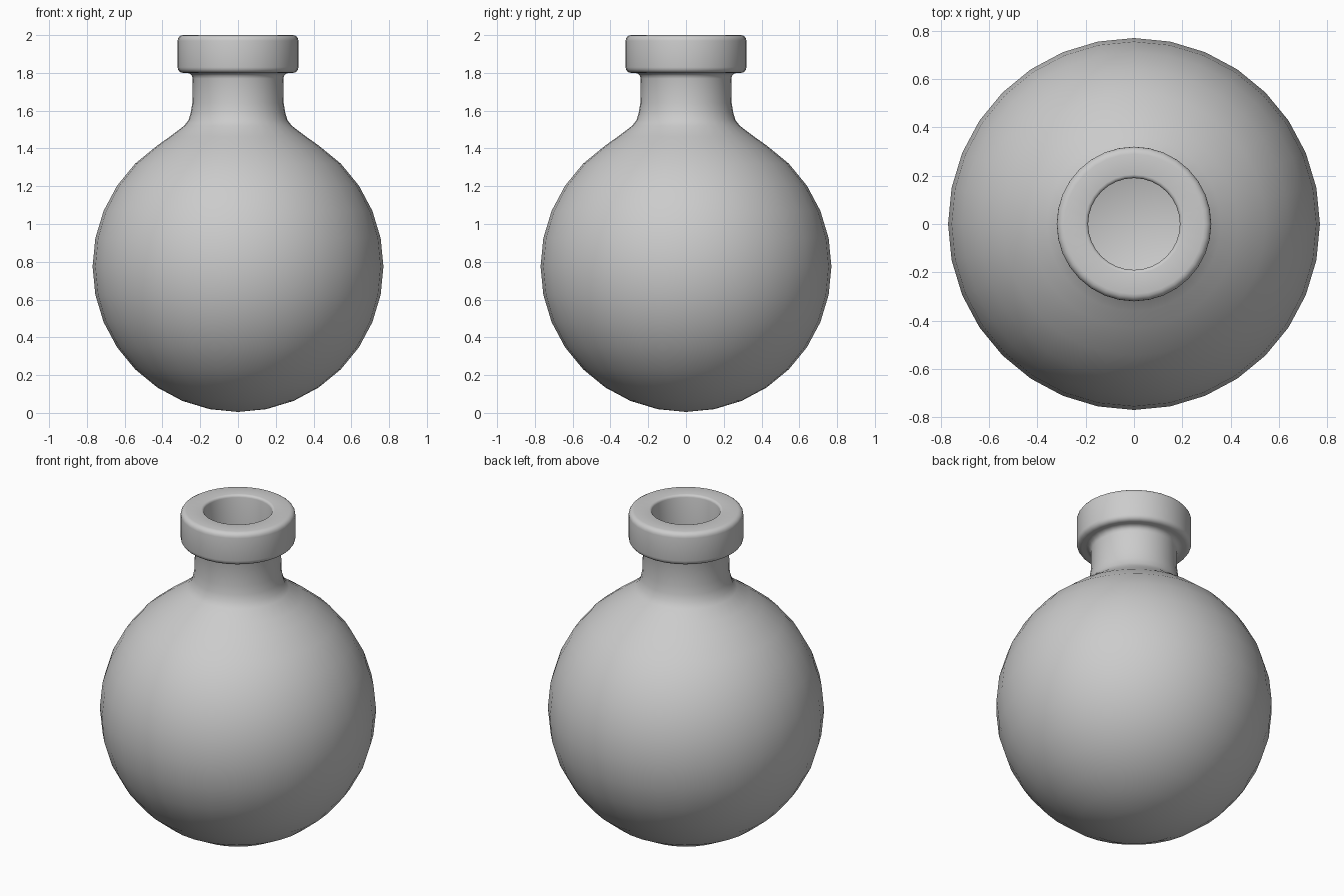
import bpy, bmesh, math

if "Cube" in bpy.data.objects:
    bpy.data.objects.remove(bpy.data.objects["Cube"])

SEGMENTS = 32
CENTRE_Z = 0.775


def arc(radius, start, end, step=11.25):
    """Points (r, z) on the round body, angles in degrees from straight up."""
    n = round(abs(end - start) / step)
    angles = [math.radians(start + (end - start) * i / n) for i in range(n + 1)]
    return [(max(radius * math.sin(a), 0.0), CENTRE_Z + radius * math.cos(a)) for a in angles]


def corner(r, z, size, start, end, steps=4):
    """Rounded corner of the rim, centred on (r, z)."""
    angles = [math.radians(start + (end - start) * i / steps) for i in range(steps + 1)]
    return [(r + size * math.cos(a), z + size * math.sin(a)) for a in angles]


def lathe(name, profile):
    bm = bmesh.new()
    verts = [bm.verts.new((r, 0, z)) for r, z in profile]
    edges = [bm.edges.new(pair) for pair in zip(verts, verts[1:])]
    bmesh.ops.spin(bm, geom=verts + edges, cent=(0, 0, 0), axis=(0, 0, 1),
                   angle=math.tau, steps=SEGMENTS, use_duplicate=False)
    bmesh.ops.remove_doubles(bm, verts=bm.verts, dist=0.0005)
    bmesh.ops.recalc_face_normals(bm, faces=bm.faces)
    for face in bm.faces:
        face.smooth = True
    mesh = bpy.data.meshes.new(name)
    bm.to_mesh(mesh)
    bm.free()
    obj = bpy.data.objects.new(name, mesh)
    bpy.context.collection.objects.link(obj)
    return obj


# outer body, from the bottom pole up to the shoulder
profile = arc(0.77, 180, 33.75)
# shoulder flare and neck
profile += [(0.36, 1.463), (0.285, 1.52), (0.262, 1.55), (0.25, 1.59), (0.242, 1.64), (0.24, 1.77)]
# fillet under the rim, rounded rim, rounded mouth edge
profile += corner(0.27, 1.77, 0.03, 180, 90, 3)[1:]
profile += corner(0.29, 1.83, 0.03, -90, 0)
profile += corner(0.29, 1.97, 0.03, 0, 90)
profile += corner(0.205, 1.985, 0.015, 90, 180, 3)
# inside of the neck and hollow body
profile += [(0.19, 1.54), (0.20, 1.50), (0.23, 1.465)]
profile += arc(0.72, 22.5, 180)

lathe("round_flask", profile)
